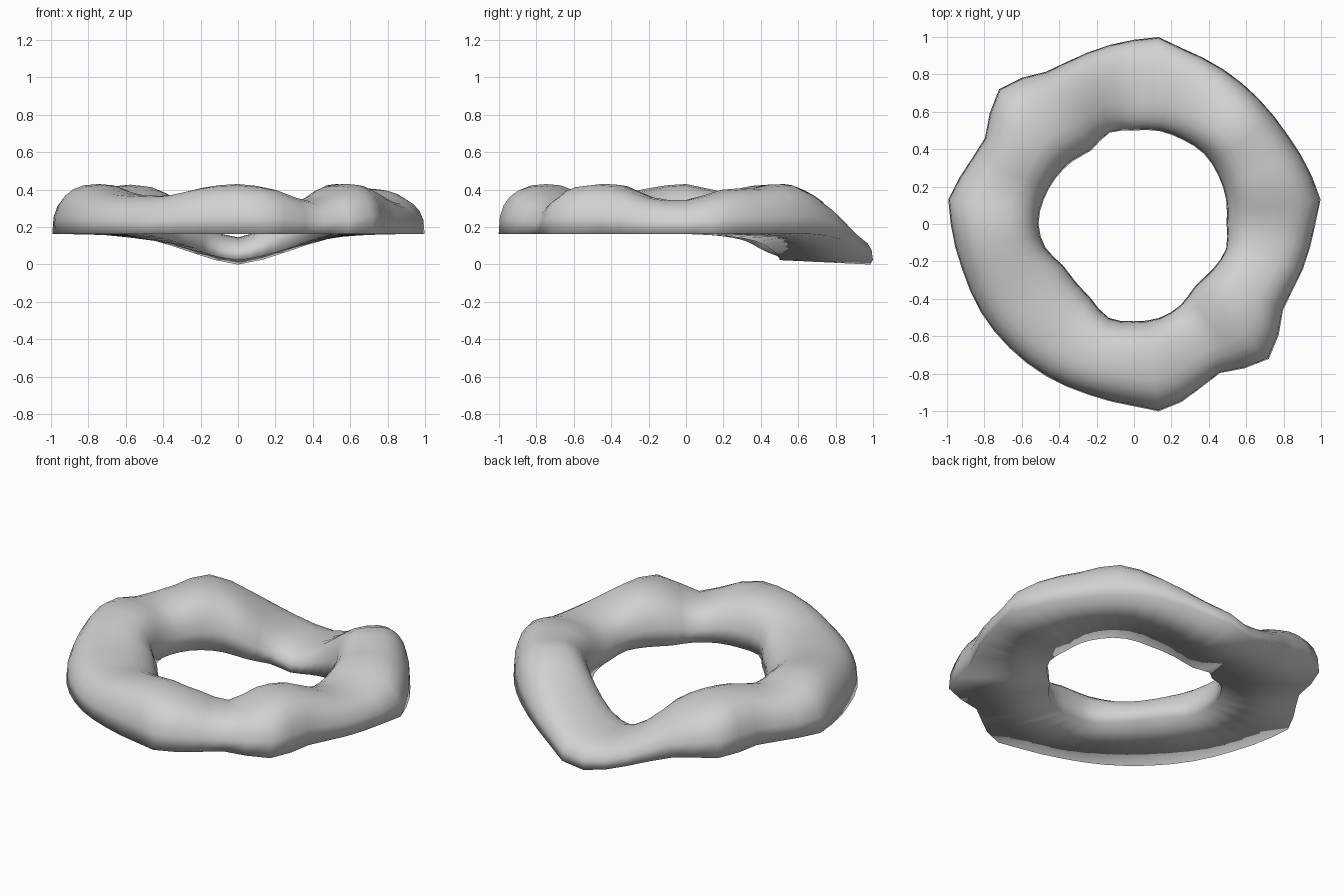
import bpy
import bmesh
from math import sin, cos, pi, radians, floor

cube = bpy.data.objects.get("Cube")
if cube:
    bpy.data.objects.remove(cube, do_unlink=True)

# Radii and crest height every 15 degrees, anticlockwise from +x
OUTER = [.965, .98, .95, .945, .955, .97, .98, .95, .94, 1.02, .92, .96,
         .975, .95, .945, .94, .94, .945, .97, .98, .92, 1.02, .92, .935]
INNER = [.495, .51, .52, .53, .52, .515, .5, .505, .455, .47, .485, .5,
         .51, .49, .44, .44, .46, .52, .52, .52, .5, .465, .485, .51]
CREST = [.345, .40, .41, .43, .34, .22, .145, .21, .34, .42, .42, .39,
         .43, .41, .38, .37, .37, .41, .43, .40, .34, .42, .425, .36]
CORNERS = [7.5, 82.5, 172.5, 277.5]     # small points on the outer rim
SEGMENTS, PROFILE = 48, 12
FLOOR = .163                            # height of the level underside


def loop_value(table, degrees):
    """Smooth closed curve through evenly spaced values."""
    u = degrees / 360 * len(table)
    i = floor(u)
    t = u - i
    a, b, c, d = (table[(i + k) % len(table)] for k in (-1, 0, 1, 2))
    return b + t / 2 * (c - a + t * (2*a - 5*b + 4*c - d + t * (3*(b - c) + d - a)))


def underside(x, y):
    """The underside is level, but sags to the ground at the back."""
    across = sin(pi / 2 * min(1, abs(x) / .7)) ** 1.5
    sag = (1 - across) * min(1, max(0, y / .45))
    return FLOOR - sag * (FLOOR - .05 * max(0, .97 - abs(y)))


def section(degrees):
    """Arched cross-section, from the outer rim to the inner rim."""
    a = radians(degrees)
    outer, inner, crest = (loop_value(t, degrees) for t in (OUTER, INNER, CREST))
    outer += sum(.03 * max(0, 1 - abs(degrees - c) / 9) for c in CORNERS)
    mid, half = (outer + inner) / 2, (outer - inner) / 2
    for j in range(PROFILE + 1):
        t = pi * j / PROFILE
        c, s = cos(t), max(0, sin(t))
        r = mid + half * abs(c) ** .8 * (1 if c > 0 else -1)
        x, y = r * cos(a), r * sin(a)
        base = underside(x, y)
        yield x, y, base + (crest - base) * s ** .75


# Icing ring: arched top, closed underneath by one strip of faces
bm = bmesh.new()
rings = [[bm.verts.new(p) for p in section(360 * i / SEGMENTS)]
         for i in range(SEGMENTS)]
for i, ring in enumerate(rings):
    following = rings[(i + 1) % SEGMENTS]
    for j in range(len(ring)):
        k = (j + 1) % len(ring)
        bm.faces.new((ring[j], following[j], following[k], ring[k]))

mesh = bpy.data.meshes.new("icing_ring")
bm.to_mesh(mesh)
bm.free()
mesh.shade_smooth()
icing = bpy.data.objects.new("icing_ring", mesh)
bpy.context.collection.objects.link(icing)

# Plain grey material
grey = bpy.data.materials.new("light_grey")
grey.use_nodes = True
color = (.64, .64, .64, 1)
grey.diffuse_color = color
grey.node_tree.nodes["Principled BSDF"].inputs["Base Color"].default_value = color
mesh.materials.append(grey)
